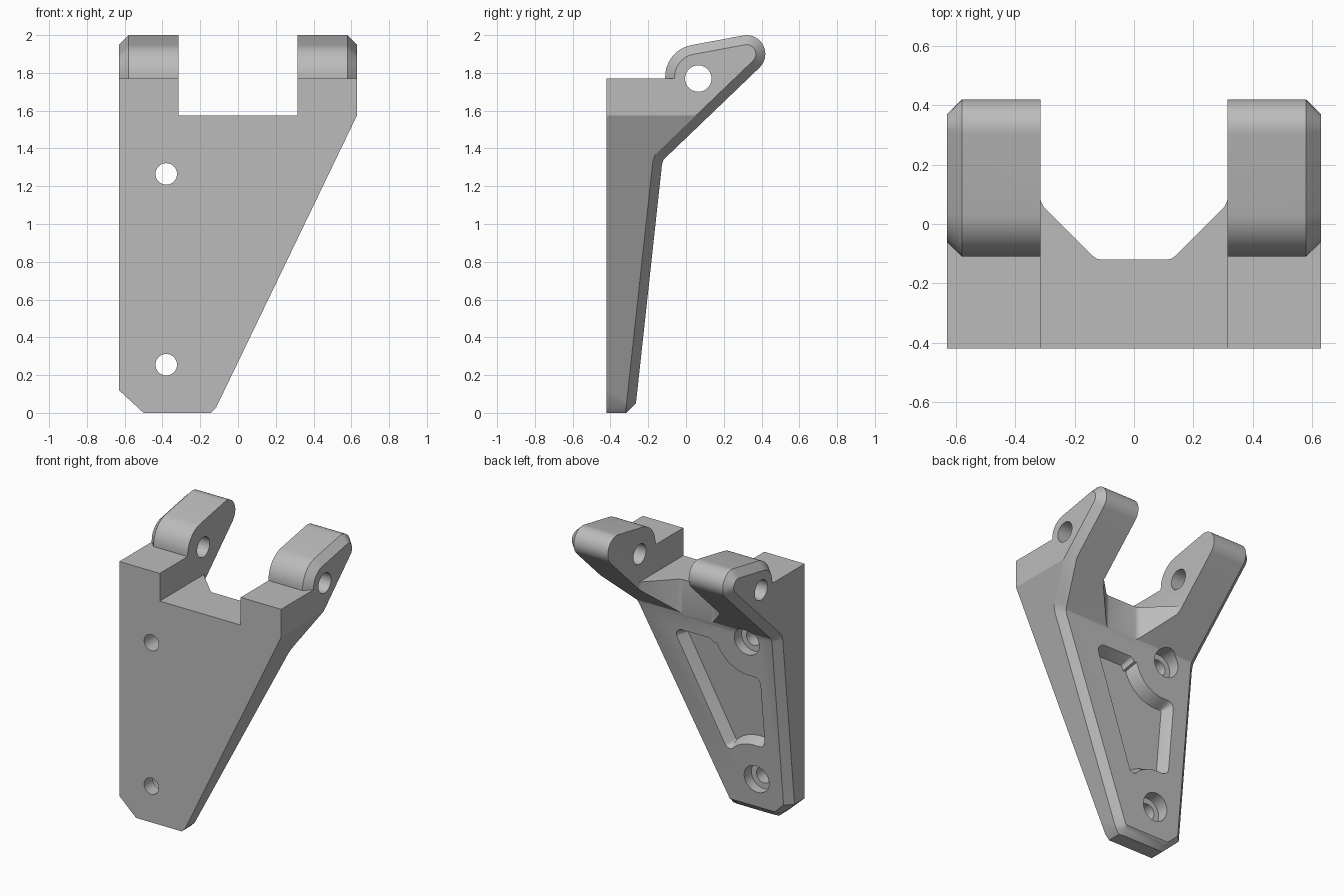
import bpy, bmesh
from math import cos, sin, radians
from mathutils import Vector

if "Cube" in bpy.data.objects:
    bpy.data.objects.remove(bpy.data.objects["Cube"])

grey = bpy.data.materials.new("plain grey")
grey.use_nodes = True
COLOUR = (0.5, 0.5, 0.5, 1)
grey.diffuse_color = COLOUR
grey.node_tree.nodes["Principled BSDF"].inputs["Base Color"].default_value = COLOUR


def arc(cx, cy, r, a0, a1, n):
    steps = [radians(a0 + (a1 - a0) * i / n) for i in range(n + 1)]
    return [(cx + r * cos(a), cy + r * sin(a)) for a in steps]


def inset(points, d):
    """Offset a counter-clockwise outline inwards by d."""
    result = []
    for i, p in enumerate(points):
        a, b, c = Vector(points[i - 1]), Vector(p), Vector(points[(i + 1) % len(points)])
        e, f = (b - a).normalized(), (c - b).normalized()
        n, m = Vector((-e.y, e.x)), Vector((-f.y, f.x))
        result.append(tuple(b + (n + m) * d / (1 + n.dot(m))))
    return result


def loft(name, rings):
    """Closed solid through rings with equal point counts."""
    bm = bmesh.new()
    loops = [[bm.verts.new(p) for p in ring] for ring in rings]
    for low, high in zip(loops, loops[1:]):
        for i in range(len(low)):
            bm.faces.new((low[i - 1], low[i], high[i], high[i - 1]))
    bm.faces.new(loops[0])
    bm.faces.new(loops[-1])
    bmesh.ops.recalc_face_normals(bm, faces=bm.faces)
    mesh = bpy.data.meshes.new(name)
    bm.to_mesh(mesh)
    bm.free()
    mesh.materials.append(grey)
    obj = bpy.data.objects.new(name, mesh)
    bpy.context.collection.objects.link(obj)
    return obj


def along_x(name, points, x0, x1):
    return loft(name, [[(x, y, z) for y, z in points] for x in (x0, x1)])


def along_y(name, points, y0, y1):
    return loft(name, [[(x, y, z) for x, z in points] for y in (y0, y1)])


def along_z(name, points, z0, z1):
    return loft(name, [[(x, y, z) for x, y in points] for z in (z0, z1)])


def cut(target, cutter):
    cutter.hide_render = True
    bpy.context.view_layer.objects.active = target
    mod = target.modifiers.new("cut", 'BOOLEAN')
    mod.operation, mod.solver, mod.object = 'DIFFERENCE', 'EXACT', cutter
    bpy.ops.object.modifier_apply(modifier=mod.name)
    bpy.data.objects.remove(cutter)


def back(z):
    """Depth of the sloping back face at height z."""
    return -0.2705 + 0.109 * z


# Side profile of plate, block and ears, with its chamfered outline
full = [(-0.42, 0), (-0.315, 0), (-0.265, 0.05), (-0.127, 1.316), (-0.12, 1.338), (-0.106, 1.353)]
full += arc(0.32, 1.9, 0.1, -47, 90, 14) + [(0.303, 1.998)]
full += arc(0.06, 1.78, 0.17, 100, 180, 12) + [(-0.11, 1.77), (-0.42, 1.77)]
small = inset(full, 0.05)
small[:3] = [full[0], (-0.32, 0), (-0.315, 0.05)]
small[-2:] = [(-0.06, 1.77), full[-1]]
body = loft("bracket_body", [[(x, y, z) for y, z in outline] for x, outline in
                             ((-0.63, small), (-0.58, full), (0.58, full), (0.63, small))])

# Lean the side walls inwards towards the foot
right_wall = [(0, -0.145), (0.03, -0.115), (1.575, 0.63), (3, 0.63)]
left_wall = [(0, -0.5), (0.12, -0.63), (3, -0.63)]


def wall_x(wall, z):
    for (z0, x0), (z1, x1) in zip(wall, wall[1:]):
        if z <= z1:
            return x0 + (x1 - x0) * (z - z0) / (z1 - z0)


bm = bmesh.new()
bm.from_mesh(body.data)
for height in (0.03, 0.12, 1.575):
    bmesh.ops.bisect_plane(bm, geom=bm.verts[:] + bm.edges[:] + bm.faces[:],
                           plane_co=(0, 0, height), plane_no=(0, 0, 1))
for v in bm.verts:
    if v.co.x > 0:
        v.co.x += wall_x(right_wall, v.co.z) - 0.63
    else:
        v.co.x += wall_x(left_wall, v.co.z) + 0.63
bm.to_mesh(body.data)
bm.free()

# Slot between the ears and the flared notch behind it
W = 0.315
cut(body, along_y("slot_cutter", [(-W, 1.575), (W, 1.575), (W, 3), (-W, 3)], -1, 1))
half = [(0.11, -0.12), (0.125, -0.117), (0.14, -0.107), (0.305, 0.058), (W, 0.08), (W, 1)]
cut(body, along_z("notch_cutter", half + [(-x, y) for x, y in reversed(half)], 1, 3))

# Pivot hole through both ears
cut(body, along_x("pivot_cutter", arc(0.065, 1.77, 0.07, 0, 350, 35), -1, 1))

# Bolt holes with counterbores from the back
BOLT_X, BOLTS = -0.38, (0.255, 1.265)
for z in BOLTS:
    cut(body, along_y("bolt_cutter", arc(BOLT_X, z, 0.057, 0, 348.75, 31), -1, 1))
    cut(body, along_y("bore_cutter", arc(BOLT_X, z, 0.097, 0, 348.75, 31), back(z) - 0.08, 0.3))

# Tapered pocket in the back, curving round the bolt holes
pocket = arc(0.13, 1.165, 0.045, -25, 90, 6)
pocket += arc(-0.08, 1.17, 0.04, 90, 160, 4)
pocket += arc(BOLT_X, BOLTS[1], 0.25, -18, -95, 10)
pocket += arc(-0.42, 0.97, 0.045, 100, 180, 4)
pocket += arc(-0.42, 0.55, 0.045, 180, 260, 4)
pocket += arc(BOLT_X, BOLTS[0], 0.25, 95, 55, 6)
pocket += arc(-0.185, 0.465, 0.04, 245, 335, 5)
rings = []
for grow, depth in ((-0.02, -0.03), (0, 0), (0.035, 0.08)):
    rings.append([(x, back(z) - depth, z) for x, z in inset(pocket, grow)])
cut(body, loft("pocket_cutter", rings))

# Smooth the rounded surfaces, keep the machined edges crisp
bpy.ops.object.select_all(action='DESELECT')
body.select_set(True)
bpy.context.view_layer.objects.active = body
bpy.ops.object.shade_smooth_by_angle(angle=radians(25))
